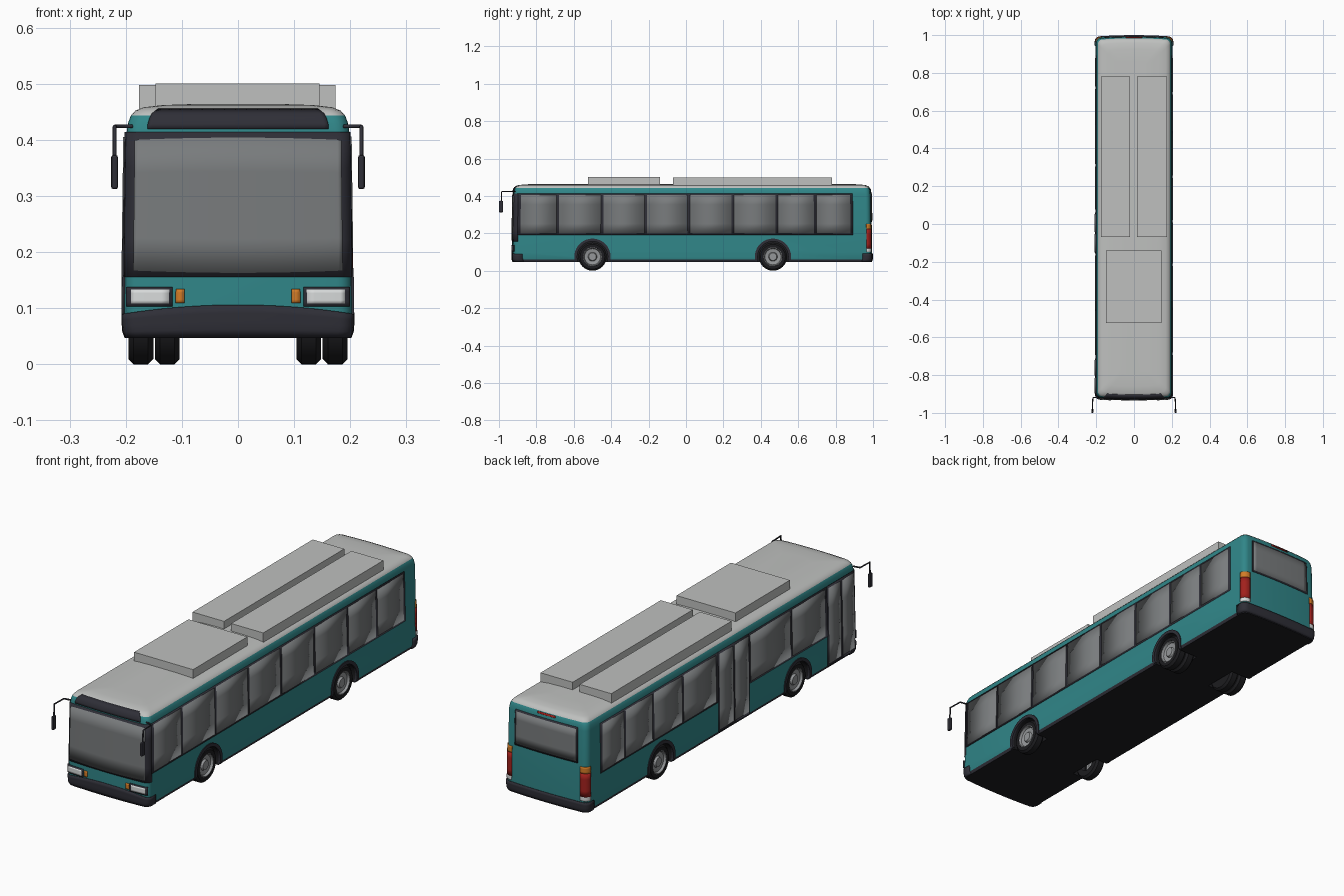
import bpy, bmesh, math
from mathutils import Matrix

cube = bpy.data.objects.get("Cube")
if cube:
    bpy.data.objects.remove(cube, do_unlink=True)


def material(name, *rgb):
    m = bpy.data.materials.new(name)
    m.use_nodes = True
    m.diffuse_color = (*rgb, 1)
    m.node_tree.nodes["Principled BSDF"].inputs["Base Color"].default_value = (*rgb, 1)
    return m


TEAL = material("teal paint", 0.03, 0.24, 0.25)
ROOF = material("pale grey", 0.52, 0.53, 0.52)
TRIM = material("dark trim", 0.028, 0.028, 0.038)
GLASS = material("grey glass", 0.19, 0.2, 0.205)
BLACK = material("black rubber", 0.012, 0.012, 0.014)
METAL = material("wheel metal", 0.3, 0.31, 0.32)
RED = material("red lamp", 0.36, 0.015, 0.012)
ORANGE = material("orange lamp", 0.65, 0.2, 0.02)
WHITE = material("white lamp", 0.68, 0.7, 0.7)

# Body envelope: half width, corner radius, end positions, (height, inset) profile
W, R, FRONT, REAR, BOW = 0.203, 0.026, -0.93, 0.995, 0.006
MID, HALF = (FRONT + REAR) / 2, (REAR - FRONT) / 2
PROFILE = [(0.047, 0.006), (0.06, 0.001), (0.1, 0), (0.41, 0.004), (0.43, 0.007), (0.443, 0.012),
           (0.452, 0.02), (0.458, 0.035), (0.462, 0.07), (0.464, 0.13)]


def inset(z):
    for (z0, i0), (z1, i1) in zip(PROFILE, PROFILE[1:]):
        if z <= z1:
            return i0 + (i1 - i0) * (z - z0) / (z1 - z0)
    return PROFILE[-1][1]


def shell(p, z, off=0):
    """Place a plan point on the body skin at a height, pushed out by off."""
    i = inset(z) - off
    return (p[0] * (1 - i / W), MID + (p[1] - MID) * (1 - i / HALF), z)


def end_path(x0, x1, rear=False):
    """Plan points along the bowed front or rear, counter-clockwise."""
    c = W - R
    xs = [c * k / 8 for k in range(-8, 9)]
    xs += [s * (c + R * math.sin(math.radians(a))) for s in (-1, 1) for a in (18, 36, 54, 72, 90)]
    xs = sorted({x0, x1} | {x for x in xs if x0 + 0.001 < x < x1 - 0.001})
    path = []
    for x in xs:
        a = abs(x)
        d = BOW * (min(a, c) / c) ** 2
        if a > c:
            d += R - math.sqrt(max(0, R * R - (a - c) ** 2))
        path.append((x, REAR - d if rear else FRONT + d))
    return path[::-1] if rear else path


def side_path(side, y0, y1):
    return [(W, y0), (W, y1)] if side > 0 else [(-W, y1), (-W, y0)]


def finish(name, bm, mats, smooth=None):
    me = bpy.data.meshes.new(name)
    bm.to_mesh(me)
    bm.free()
    ob = bpy.data.objects.new(name, me)
    bpy.context.collection.objects.link(ob)
    for m in mats:
        me.materials.append(m)
    if smooth:
        smooth_object(ob, smooth)
    return ob


def smooth_object(ob, angle):
    bpy.ops.object.select_all(action='DESELECT')
    bpy.context.view_layer.objects.active = ob
    ob.select_set(True)
    bpy.ops.object.shade_smooth_by_angle(angle=math.radians(angle))


def thicken(ob, depth):
    mod = ob.modifiers.new("thickness", 'SOLIDIFY')
    mod.thickness, mod.offset = depth, -1


def panel(name, path, z0, z1, off, mat):
    """Thin plate following the skin; z0 and z1 may be functions of x."""
    bm = bmesh.new()
    cols = []
    for p in path:
        lo, hi = (z(p[0]) if callable(z) else z for z in (z0, z1))
        cols.append([bm.verts.new(shell(p, lo + (hi - lo) * k / 4, off)) for k in range(5)])
    for a, b in zip(cols, cols[1:]):
        for k in range(4):
            bm.faces.new((a[k], b[k], b[k + 1], a[k + 1]))
    ob = finish(name, bm, [mat], 35)
    thicken(ob, off + 0.003)
    return ob


def box(name, x0, x1, y0, y1, z0, z1, mat, bevel=0):
    bm = bmesh.new()
    bmesh.ops.create_cube(bm, size=1)
    bm.transform(Matrix.Translation(((x0 + x1) / 2, (y0 + y1) / 2, (z0 + z1) / 2))
                 @ Matrix.Diagonal((x1 - x0, y1 - y0, z1 - z0, 1)))
    if bevel:
        bmesh.ops.bevel(bm, geom=bm.edges[:], offset=bevel, segments=2, affect='EDGES', profile=0.5)
    return finish(name, bm, [mat])


def lathe(name, profile, centre, side, mat):
    """Spin (offset, radius) points around the x axis."""
    bm = bmesh.new()
    vs = [bm.verts.new((x * side, 0, r)) for x, r in profile]
    es = [bm.edges.new(e) for e in zip(vs, vs[1:])]
    bmesh.ops.spin(bm, geom=vs + es, cent=(0, 0, 0), axis=(1, 0, 0), angle=math.tau, steps=32)
    bmesh.ops.remove_doubles(bm, verts=bm.verts[:], dist=0.0001)
    bmesh.ops.recalc_face_normals(bm, faces=bm.faces[:])
    bm.transform(Matrix.Translation(centre))
    return finish(name, bm, [mat], 30)


# Body shell
bm = bmesh.new()
outline = end_path(-W, W) + end_path(-W, W, True)
rings = [[bm.verts.new(shell(p, z)) for p in outline] for z, _ in PROFILE]
for k, (a, b) in enumerate(zip(rings, rings[1:])):
    for i in range(len(a)):
        j = (i + 1) % len(a)
        f = bm.faces.new((a[i], a[j], b[j], b[i]))
        f.material_index = 2 if k == 0 else 0 if k < 5 else 1
bm.faces.new(rings[-1]).material_index = 1
bm.faces.new(rings[0][::-1]).material_index = 3
body = finish("body", bm, [TEAL, ROOF, TRIM, BLACK])

# Wheels, wheel wells and arches
WHEEL_R = 0.075
TYRE = [(-0.022, 0.04), (-0.022, 0.066), (-0.013, WHEEL_R), (0.013, WHEEL_R), (0.022, 0.066), (0.022, 0.05), (0.014, 0.048)]
RIM = [(0.021, 0.052), (0.022, 0.047), (0.012, 0.043), (0.009, 0.024), (0.018, 0.02), (0.018, 0)]
for axle, y in (("front", -0.5), ("rear", 0.465)):
    for side, label in ((1, "left"), (-1, "right")):
        tag = f"{axle}_{label}"
        lathe(tag + "_tyre", TYRE, (side * 0.173, y, WHEEL_R), side, BLACK)
        lathe(tag + "_rim", RIM, (side * 0.173, y, WHEEL_R), side, METAL)
        if axle == "rear":
            lathe(tag + "_inner_tyre", TYRE, (side * 0.126, y, WHEEL_R), side, BLACK)
            lathe(tag + "_inner_hub", [(-0.02, 0), (-0.02, 0.045)], (side * 0.126, y, WHEEL_R), side, BLACK)
        depth = 0.1 if axle == "rear" else 0.14
        cutter = lathe(tag + "_well_cutter", [(depth, 0), (depth, 0.085), (0.25, 0.085), (0.25, 0)],
                       (0, y, WHEEL_R), side, BLACK)
        mod = body.modifiers.new("well", 'BOOLEAN')
        mod.object, mod.operation, mod.solver = cutter, 'DIFFERENCE', 'EXACT'
        mod.material_mode = 'TRANSFER'
        bpy.context.view_layer.objects.active = body
        bpy.ops.object.modifier_apply(modifier=mod.name)
        bpy.data.objects.remove(cutter, do_unlink=True)

        bm = bmesh.new()
        arcs = []
        for k in range(25):
            a = math.radians(-16 + 212 * k / 24)
            pts = [(y + r * math.cos(a), WHEEL_R + r * math.sin(a)) for r in (0.082, 0.097)]
            arcs.append([bm.verts.new((side * (W - inset(z) + 0.004), py, z)) for py, z in pts])
        for a, b in zip(arcs, arcs[1:]):
            quad = (a[0], a[1], b[1], b[0])
            bm.faces.new(quad if side > 0 else quad[::-1])
        thicken(finish(tag + "_arch", bm, [TRIM]), 0.009)
smooth_object(body, 30)

# Side glazing: a dark band with separate panes
PANES = {1: [-0.89, -0.685, -0.448, -0.215, 0.015, 0.25, 0.485, 0.69, 0.885],
         -1: [-0.7, -0.455, -0.16, None, 0.07, 0.31, 0.52, 0.72, 0.885]}
for side, label in ((1, "left"), (-1, "right")):
    panel(label + "_window_band", side_path(side, -0.9, 0.893), 0.192, 0.414, 0.002, TRIM)
    n = 0
    for a, b in zip(PANES[side], PANES[side][1:]):
        if a is not None and b is not None:
            n += 1
            panel(f"{label}_window_{n}", side_path(side, a + 0.007, b - 0.007), 0.2, 0.406, 0.0035, GLASS)

# Double doors on the right
for label, y0, y1 in (("front", -0.9, -0.71), ("middle", -0.155, 0.06)):
    panel(label + "_door_frame", side_path(-1, y0, y1), 0.058, 0.414, 0.004, TRIM)
    mid = (y0 + y1) / 2
    for k, (a, b) in enumerate(((y0, mid), (mid, y1))):
        panel(f"{label}_door_glass_{k + 1}", side_path(-1, a + 0.006, b - 0.006), 0.07, 0.405, 0.0055, GLASS)

# Front face
panel("windscreen_frame", end_path(-W, W), 0.156, 0.414, 0.002, TRIM)
panel("windscreen", end_path(-0.184, 0.184), lambda x: 0.163 + 0.12 * x * x,
      lambda x: 0.404 - 0.12 * x * x, 0.004, GLASS)
panel("destination_display", end_path(-0.163, 0.163), 0.42, 0.456, 0.004, TRIM)
panel("front_bumper", [(-W, -0.87)] + end_path(-W, W) + [(W, -0.87)], 0.047,
      lambda x: 0.106 - 0.4 * x * x, 0.004, TRIM)
for side, label in ((1, "left"), (-1, "right")):
    def span(a, b):
        return (a, b) if side > 0 else (-b, -a)
    panel(label + "_headlight_frame", end_path(*span(0.114, 0.195)), 0.103, 0.138, 0.005, TRIM)
    panel(label + "_headlight", end_path(*span(0.119, 0.185)), 0.108, 0.133, 0.0065, WHITE)
    panel(label + "_indicator", end_path(*span(0.094, 0.109)), 0.109, 0.134, 0.004, ORANGE)
    # Rear lamp clusters wrap the corners
    for part, z0, z1, mat in (("reversing_lamp", 0.1, 0.118, WHITE), ("tail_lamp", 0.118, 0.222, RED),
                              ("rear_indicator", 0.222, 0.25, ORANGE)):
        panel(f"{label}_{part}", end_path(*span(0.168, W), True), z0, z1, 0.003, mat)

# Rear face
panel("rear_window_frame", end_path(-0.157, 0.157, True), 0.262, 0.42, 0.002, TRIM)
panel("rear_window", end_path(-0.149, 0.149, True), 0.27, 0.412, 0.0035, GLASS)
panel("high_brake_lamp", end_path(-0.045, 0.045, True), 0.433, 0.441, 0.003, RED)
panel("rear_bumper", [(W, 0.94)] + end_path(-W, W, True) + [(-W, 0.94)], 0.047, 0.092, 0.005, TRIM)

# Roof units
box("front_roof_unit", -0.147, 0.145, -0.525, -0.14, 0.45, 0.5, ROOF)
box("right_roof_unit", -0.176, -0.02, -0.07, 0.78, 0.44, 0.498, ROOF)
box("left_roof_unit", 0.015, 0.174, -0.07, 0.78, 0.44, 0.498, ROOF)

# Mirrors on bent arms
for side, label in ((1, "left"), (-1, "right")):
    cu = bpy.data.curves.new(label + "_mirror_arm", 'CURVE')
    cu.dimensions, cu.bevel_depth, cu.bevel_resolution = '3D', 0.0035, 1
    cu.use_fill_caps = True
    pts = [(0.188, -0.915, 0.424), (0.218, -0.92, 0.424), (0.22, -0.985, 0.424), (0.22, -0.988, 0.36)]
    sp = cu.splines.new('POLY')
    sp.points.add(len(pts) - 1)
    for p, (x, y, z) in zip(sp.points, pts):
        p.co = (side * x, y, z, 1)
    cu.materials.append(TRIM)
    bpy.context.collection.objects.link(bpy.data.objects.new(label + "_mirror_arm", cu))
    xs = sorted((side * 0.214, side * 0.226))
    box(label + "_mirror", *xs, -1.0, -0.978, 0.312, 0.373, TRIM, 0.004)
